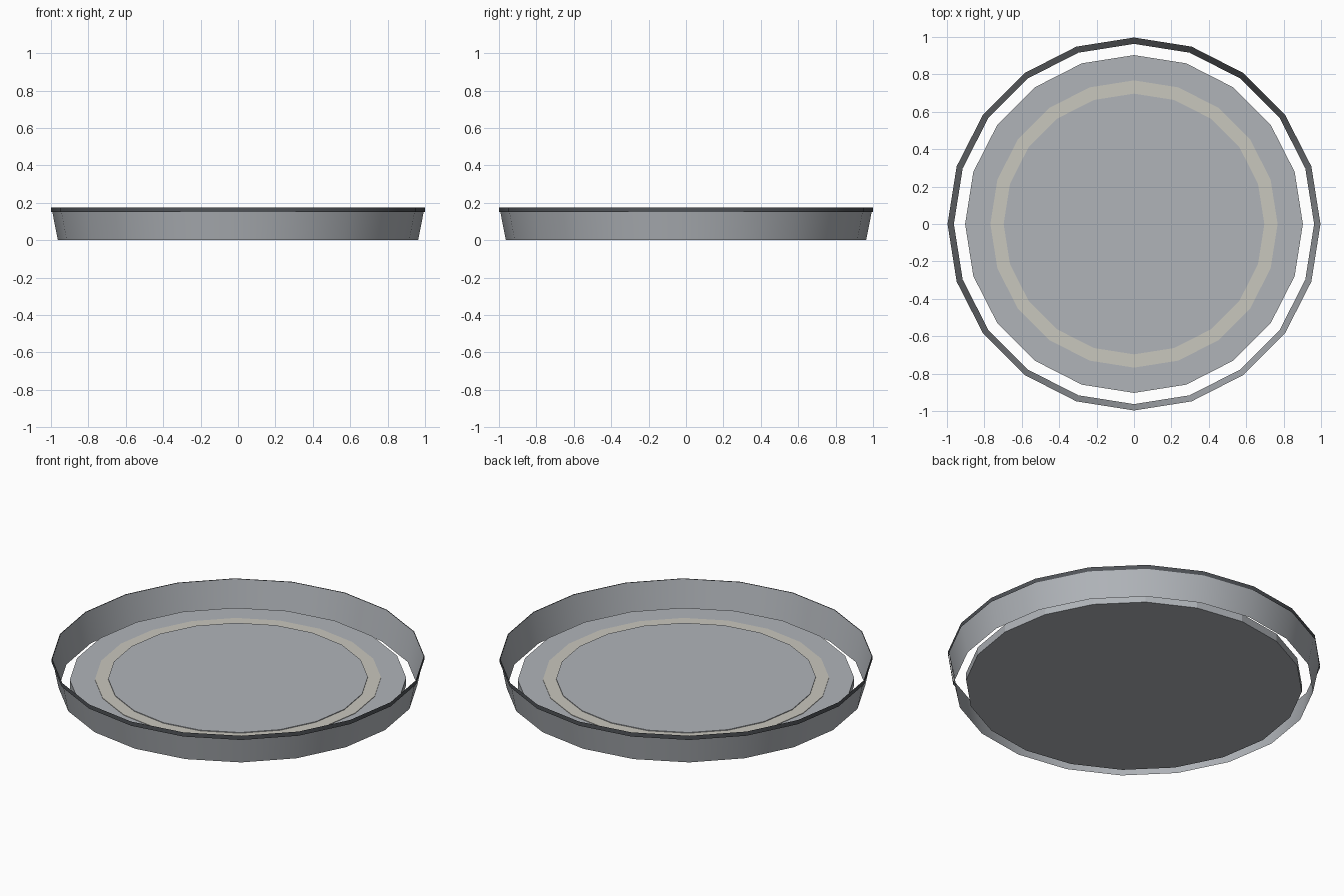
import bpy, math

if "Cube" in bpy.data.objects:
    bpy.data.objects.remove(bpy.data.objects["Cube"])

SIDES = 20


def material(name, color):
    m = bpy.data.materials.new(name)
    m.diffuse_color = (*color, 1.0)
    m.use_nodes = True
    m.node_tree.nodes["Principled BSDF"].inputs["Base Color"].default_value = m.diffuse_color
    return m


GREY = material("light_grey", (0.434, 0.456, 0.485))
DARK = material("dark_grey", (0.080, 0.087, 0.097))
BEIGE = material("warm_beige", (0.584, 0.571, 0.515))


def lathe(name, profile, mat, smooth=False):
    """Spin a (radius, z) profile; a profile end at radius 0 closes as a cap."""
    verts, faces, rings = [], [], []
    for r, z in profile:
        start = len(verts)
        for i in range(SIDES):
            a = math.tau * i / SIDES
            verts.append((r * math.cos(a), r * math.sin(a), z))
        rings.append(list(range(start, start + SIDES)))
    for lo, hi in zip(rings, rings[1:]):
        for i in range(SIDES):
            j = (i + 1) % SIDES
            faces.append((lo[i], lo[j], hi[j], hi[i]))
    return finish(name, verts, faces, rings, mat, smooth)


def finish(name, verts, faces, rings, mat, smooth, caps=()):
    me = bpy.data.meshes.new(name)
    me.from_pydata(verts, [], faces)
    me.materials.append(mat)
    ob = bpy.data.objects.new(name, me)
    bpy.context.collection.objects.link(ob)
    if smooth:
        for p in me.polygons:
            p.use_smooth = True
    return ob


def disc(name, radius, z0, z1, mat):
    """Flat solid disc with its corners on the axes."""
    bpy.ops.mesh.primitive_cylinder_add(vertices=SIDES, radius=radius, depth=z1 - z0,
                                        location=(0, 0, (z0 + z1) / 2))
    ob = bpy.context.object
    ob.name = name
    ob.data.materials.append(mat)
    return ob


# Flared outer wall, an open thin sheet
lathe("outer_wall", [(0.963, 0.0), (0.997, 0.172)], GREY, smooth=True)

# Dark band around the upper lip
lathe("lip_band", [(1.0, 0.15), (1.0, 0.175)], DARK, smooth=True)

# Base plate, separated from the wall by a narrow gap
disc("base_plate", 0.903, 0.0, 0.046, GREY)

# Beige ring, showing around the raised centre plate
disc("beige_ring", 0.768, 0.04, 0.049, BEIGE)
disc("centre_plate", 0.697, 0.044, 0.053, GREY)
